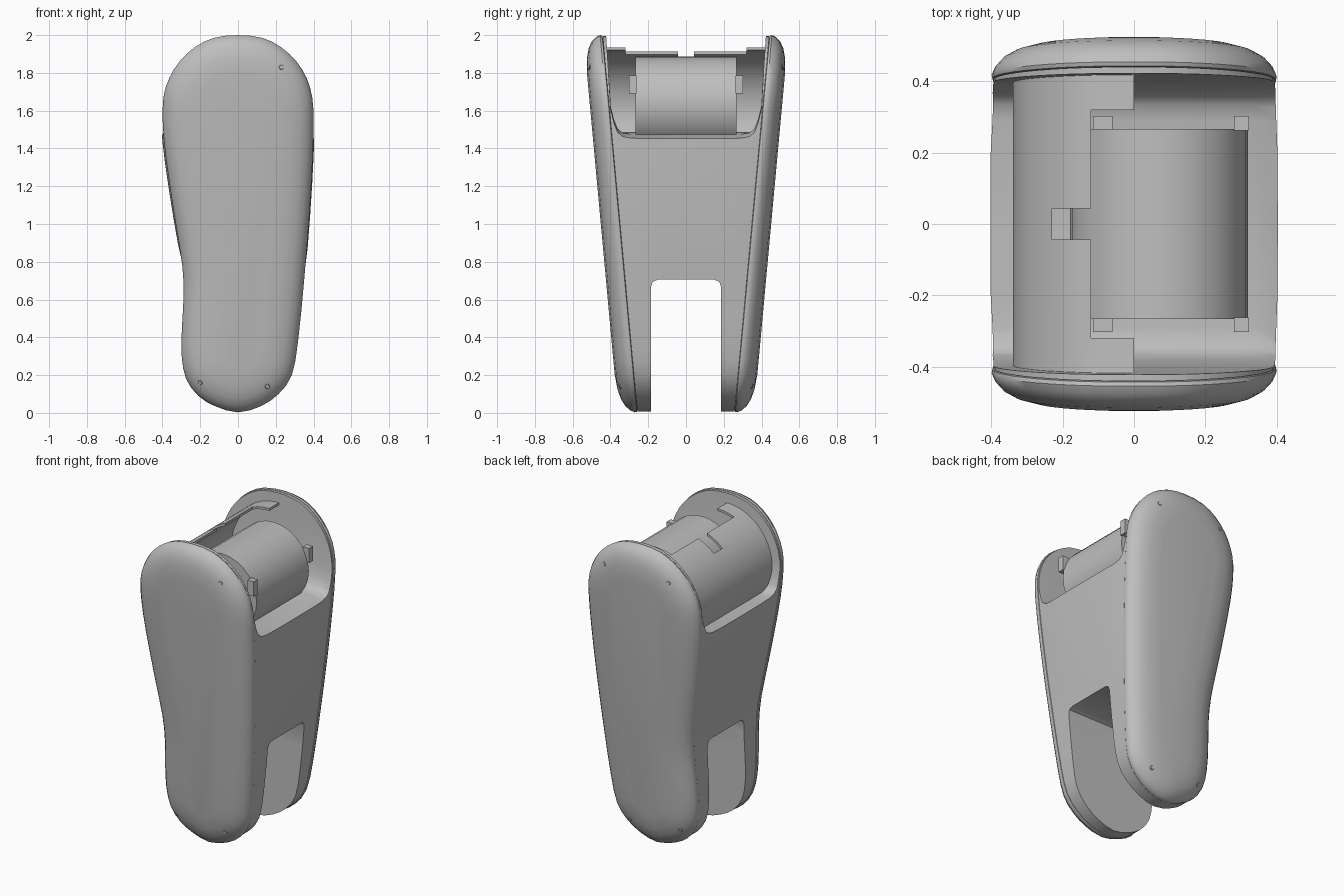
import bpy, bmesh, math
from mathutils import Vector
from mathutils.bvhtree import BVHTree

if "Cube" in bpy.data.objects:
    bpy.data.objects.remove(bpy.data.objects["Cube"], do_unlink=True)

grey = bpy.data.materials.new("plain grey")
grey.use_nodes = True
grey.diffuse_color = (0.52, 0.52, 0.52, 1)
grey.node_tree.nodes["Principled BSDF"].inputs["Base Color"].default_value = grey.diffuse_color


def activate(ob):
    bpy.ops.object.select_all(action="DESELECT")
    ob.select_set(True)
    bpy.context.view_layer.objects.active = ob


def make(name, bm, smooth=35):
    """Turn a bmesh into a shaded, coloured object."""
    bmesh.ops.recalc_face_normals(bm, faces=bm.faces)
    mesh = bpy.data.meshes.new(name)
    bm.to_mesh(mesh)
    bm.free()
    ob = bpy.data.objects.new(name, mesh)
    bpy.context.collection.objects.link(ob)
    mesh.materials.append(grey)
    activate(ob)
    bpy.ops.object.shade_smooth_by_angle(angle=math.radians(smooth))
    return ob


def loft(rings):
    """Skin closed rings of equal length and cap both ends."""
    bm = bmesh.new()
    loops = [[bm.verts.new(p) for p in ring] for ring in rings]
    for a, b in zip(loops, loops[1:]):
        for i in range(len(a)):
            j = (i + 1) % len(a)
            bm.faces.new((a[i], a[j], b[j], b[i]))
    bm.faces.new(loops[0])
    bm.faces.new(loops[-1])
    return bm


def box(bm, x, y, z):
    """Add a box spanning the three given ranges."""
    verts = bmesh.ops.create_cube(bm, size=1)["verts"]
    for v in verts:
        for k, (lo, hi) in enumerate((x, y, z)):
            v.co[k] = lo if v.co[k] < 0 else hi


def mirrored_prism(half, stations):
    """Prism along x from the +y half of a (y, z) outline; stations are (x, drop)."""
    section = half + [(-y, z) for y, z in reversed(half)]
    return loft([[(x, y, z - drop) for y, z in section] for x, drop in stations])


def cut(ob, bm):
    cutter = make("cutter", bm)
    cutter.hide_render = True
    mod = ob.modifiers.new("cut", "BOOLEAN")
    mod.operation, mod.solver, mod.object = "DIFFERENCE", "EXACT", cutter
    activate(ob)
    bpy.ops.object.modifier_apply(modifier=mod.name)
    bpy.data.objects.remove(cutter, do_unlink=True)
    bpy.ops.object.shade_smooth_by_angle(angle=math.radians(35))


def smooth_loop(points, steps=2):
    """Catmull-Rom refinement of a closed outline."""
    n, out = len(points), []
    for i in range(n):
        a, b, c, d = (Vector(points[(i + k) % n]) for k in (-1, 0, 1, 2))
        for s in range(steps):
            t = s / steps
            out.append(b + (c - a) * t / 2 + (a * 2 - b * 5 + c * 4 - d) * t**2 / 2
                       + (b * 3 - a - c * 3 + d) * t**3 / 2)
    return out


# Side outline (x, z), clockwise from the top
outline = smooth_loop([
    (0, 2), (.13, 1.985), (.23, 1.935), (.31, 1.86), (.365, 1.77), (.393, 1.67), (.4, 1.55),
    (.395, 1.35), (.378, 1.05), (.35, .7), (.318, .38), (.285, .2), (.215, .1), (.12, .035),
    (0, .003), (-.12, .035), (-.21, .09), (-.275, .18), (-.298, .3), (-.297, .45),
    (-.288, .62), (-.295, .78), (-.335, 1.03), (-.378, 1.32), (-.398, 1.52), (-.395, 1.67),
    (-.365, 1.77), (-.31, 1.86), (-.23, 1.935), (-.13, 1.985)])


def seam(z):
    return .257 + .092 * z


def inset(p, amount):
    """Move an outline point towards the central spine."""
    spine = Vector((0, min(max(p.y, .3), 1.6)))
    to_spine = spine - p
    return p + to_spine * min(amount / to_spine.length, .95)


# Domed outer plates, front and back
plate_steps = [(.015, 0), (.003, .003), (0, .014), (.01, .036), (.032, .06), (.068, .08),
               (.12, .094), (.2, .102)]
screws = {-1: [(.23, 1.83), (-.2, .16), (.155, .14)],
          1: [(.23, 1.83), (-.23, 1.83), (-.2, .16), (.155, .14)]}
for side, label in ((-1, "front"), (1, "back")):
    rings = []
    for amount, depth in plate_steps:
        ring = [inset(p, amount) for p in outline]
        rings.append([(q.x, side * (seam(q.y) + depth), q.y) for q in ring])
    bm = loft(rings)
    bmesh.ops.recalc_face_normals(bm, faces=bm.faces)
    tree = BVHTree.FromBMesh(bm)
    make(label + "_plate", bm, 40)
    # Small screw heads lying on the plate surface
    heads = bmesh.new()
    for x, z in screws[side]:
        hit, normal, _, _ = tree.ray_cast(Vector((x, side * 2, z)), Vector((0, -side, 0)))
        if hit:
            turn = normal.to_track_quat("Z", "Y").to_matrix().to_4x4()
            turn.translation = hit
            bmesh.ops.create_cone(heads, cap_ends=True, segments=10, radius1=.015,
                                  radius2=.011, depth=.006, matrix=turn)
    make(label + "_screws", heads)

# Central forked body, bulged across its side walls
rings = []
for f in (-1, -.93, -.5, 0, .5, .93, 1):
    ring = []
    for p in outline:
        q = inset(p, .005)
        swell = .025 if q.x > 0 else .035
        if not .78 < q.y < 1.6:
            swell = .006
        ring.append((q.x * (1 + swell * (1 - f**4)), f * seam(q.y), q.y))
    rings.append(ring)
body = make("forked_body", loft(rings))

# Slot between the two lower legs
cut(body, mirrored_prism([(.185, -.2), (.185, .67), (.176, .694), (.15, .705)],
                         [(-1, 0), (1, 0)]))

# Open motor bay at the top, its floor dipping towards the left rim
cut(body, mirrored_prism([(.29, 1.475), (.335, 1.483), (.362, 1.505), (.38, 1.55),
                          (.398, 1.62), (.433, 2.15)],
                         [(-1, 0), (.33, 0), (.53, .06)]))

# Curved cover over the right half of the motor bay
axis_z, outer, inner = 1.595, .34, .325
arc = [math.radians(90 + 110 * i / 16) for i in range(17)]
section = [(r * math.cos(a), axis_z + r * math.sin(a))
           for r, angles in ((outer, arc), (inner, arc[::-1])) for a in angles]
cover = make("motor_cover", loft(
    [[(x, s * (seam(z) - .002), z) for x, z in section] for s in (-1, 1)]))
for x, y in ((-.12, .32), (-.23, .043)):
    notch = bmesh.new()
    box(notch, (x, .2), (-y, y), (1.7, 2.1))
    cut(cover, notch)

# Motor drum lying across the bay
drum = []
for y in (-.267, .267):
    drum.append([(.07 + .25 * math.cos(a), y, 1.637 + .25 * math.sin(a))
                 for a in (math.tau * i / 28 for i in range(28))])
make("motor_drum", loft(drum))

# Lugs on the ends of the drum
lugs = bmesh.new()
for s in (-1, 1):
    span = sorted((s * .262, s * .303))
    box(lugs, (.28, .323), span, (1.69, 1.785))
    box(lugs, (-.115, -.06), span, (1.69, 1.785))
make("motor_lugs", lugs)
